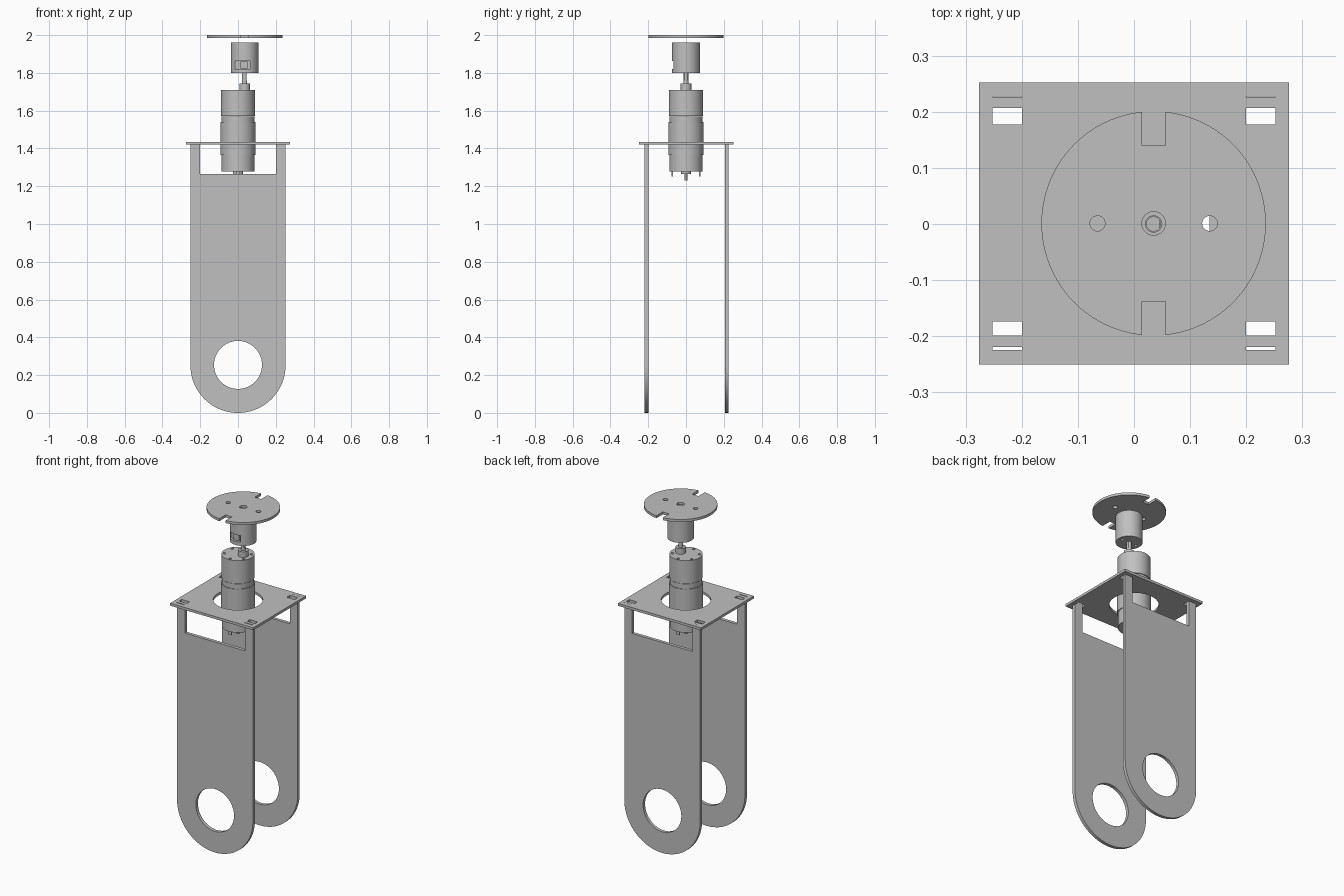
import bpy, bmesh, math
from mathutils import Matrix

if "Cube" in bpy.data.objects:
    bpy.data.objects.remove(bpy.data.objects["Cube"], do_unlink=True)

grey = bpy.data.materials.new("plain grey")
grey.use_nodes = True
grey.diffuse_color = (0.53, 0.53, 0.53, 1)
grey.node_tree.nodes["Principled BSDF"].inputs["Base Color"].default_value = grey.diffuse_color


def finish(name, bm):
    bmesh.ops.recalc_face_normals(bm, faces=bm.faces)
    mesh = bpy.data.meshes.new(name)
    bm.to_mesh(mesh)
    bm.free()
    mesh.materials.append(grey)
    obj = bpy.data.objects.new(name, mesh)
    bpy.context.collection.objects.link(obj)
    return obj


def box(name, x, y, z):
    bm = bmesh.new()
    bmesh.ops.create_cube(bm, size=1)
    for v in bm.verts:
        v.co = [lo + (c + 0.5) * (hi - lo) for c, (lo, hi) in zip(v.co, (x, y, z))]
    return finish(name, bm)


def cylinder(name, x, y, z0, z1, r, sides=64):
    bm = bmesh.new()
    bmesh.ops.create_cone(bm, cap_ends=True, segments=sides, radius1=r, radius2=r,
                          depth=z1 - z0, matrix=Matrix.Translation((x, y, (z0 + z1) / 2)))
    return finish(name, bm)


def cut(obj, cutters):
    for c in cutters:
        mod = obj.modifiers.new("cut", 'BOOLEAN')
        mod.operation, mod.solver, mod.object = 'DIFFERENCE', 'EXACT', c
    bpy.context.view_layer.update()
    dg = bpy.context.evaluated_depsgraph_get()
    obj_mesh = bpy.data.meshes.new_from_object(obj.evaluated_get(dg))
    obj.modifiers.clear()
    obj.data = obj_mesh
    for c in cutters:
        bpy.data.objects.remove(c, do_unlink=True)
    return obj


# Top plate with motor opening and four leg slots
plate_z = (1.42, 1.435)
slots = [box("slot", x, y, (1.3, 1.5))
         for x in ((-0.252, -0.2), (0.2, 0.252))
         for y in ((-0.225, -0.174), (0.177, 0.227))]
plate = box("top_plate", (-0.276, 0.276), (-0.25, 0.252), plate_z)
cut(plate, slots + [cylinder("opening", 0, 0, 1.3, 1.5, 0.135)])


# Side legs: rounded lower end, round hole, two prongs at the top
def leg(name, y0, y1):
    r, cz, n = 0.252, 0.252, 40
    outline = [(r * math.cos(math.pi + math.pi * i / n),
                cz + r * math.sin(math.pi + math.pi * i / n)) for i in range(n + 1)]
    top, sill, inner = plate_z[1], 1.264, 0.2
    outline += [(r, top), (inner, top), (inner, sill), (-inner, sill), (-inner, top), (-r, top)]
    bm = bmesh.new()
    face = bm.faces.new([bm.verts.new((x, y0, z)) for x, z in outline])
    ext = bmesh.ops.extrude_face_region(bm, geom=[face])
    for v in ext["geom"]:
        if isinstance(v, bmesh.types.BMVert):
            v.co.y = y1
    obj = finish(name, bm)
    hole = cylinder("hole", 0, 0, -0.1, 0.1, 0.127)
    hole.matrix_world = Matrix.Translation((0, (y0 + y1) / 2, cz + 0.002)) @ Matrix.Rotation(math.pi / 2, 4, 'X')
    return cut(obj, [hole])


leg("front_leg", -0.219, -0.199)
leg("back_leg", 0.207, 0.226)

# Motor can, magnetic band and rear end
cylinder("motor_can", 0, 0, 1.277, 1.57, 0.088)
cylinder("motor_band", 0, 0, 1.365, 1.54, 0.0925)
cylinder("rear_bearing", 0, 0, 1.264, 1.277, 0.026, 32)
cylinder("rear_shaft", 0, 0, 1.23, 1.27, 0.007, 24)
for side, y in (("front", -0.073), ("back", 0.073)):
    box(side + "_terminal", (-0.01, 0.01), (y - 0.003, y + 0.003), (1.252, 1.28))

# Gearbox with a ring of screw holes and an offset output shaft
axis = 0.035
gearbox = cylinder("gearbox", 0, 0, 1.572, 1.71, 0.09)
cut(gearbox, [cylinder("screw_hole", 0.074 * math.cos(a), 0.074 * math.sin(a), 1.69, 1.75, 0.008, 16)
              for a in (math.pi * (k + 0.5) / 3 for k in range(6))])
cylinder("output_boss", axis, 0, 1.705, 1.744, 0.028, 32)
shaft = cylinder("output_shaft", axis, 0, 1.74, 1.815, 0.0135, 32)
cut(shaft, [box("flat", (axis + 0.011, axis + 0.05), (-0.1, 0.1), (1.76, 1.9))])

# Coupler with bore, nut pocket and underside screw holes
coupler = cylinder("coupler", axis, 0, 1.8, 1.962, 0.073)
cutters = [cylinder("bore", axis, 0, 1.7, 2.1, 0.0145, 32),
           box("pocket", (axis - 0.05, axis + 0.028), (-0.1, -0.045), (1.821, 1.862))]
cutters += [cylinder("screw_hole", axis + x, 0, 1.7, 1.83, 0.009, 16) for x in (-0.048, 0.048)]
cut(coupler, cutters)
box("coupler_nut", (axis - 0.022, axis + 0.014), (-0.06, -0.04), (1.822, 1.861))

# Top disc with centre hole, two small holes and two edge notches
disc = cylinder("top_disc", axis, 0.001, 1.985, 2.0, 0.2, 96)
cutters = [cylinder("hole", axis + x, 0.001, 1.9, 2.1, r, 32)
           for x, r in ((0, 0.021), (-0.1, 0.0135), (0.1, 0.0135))]
cutters += [box("notch", (axis - 0.021, axis + 0.021), y, (1.9, 2.1))
            for y in ((0.14, 0.3), (-0.3, -0.138))]
cut(disc, cutters)

# Smooth the round walls, keep the edges crisp
bpy.ops.object.select_all(action='DESELECT')
for obj in bpy.context.scene.objects:
    if obj.type == 'MESH':
        obj.select_set(True)
        bpy.context.view_layer.objects.active = obj
bpy.ops.object.shade_smooth_by_angle(angle=math.radians(30))
